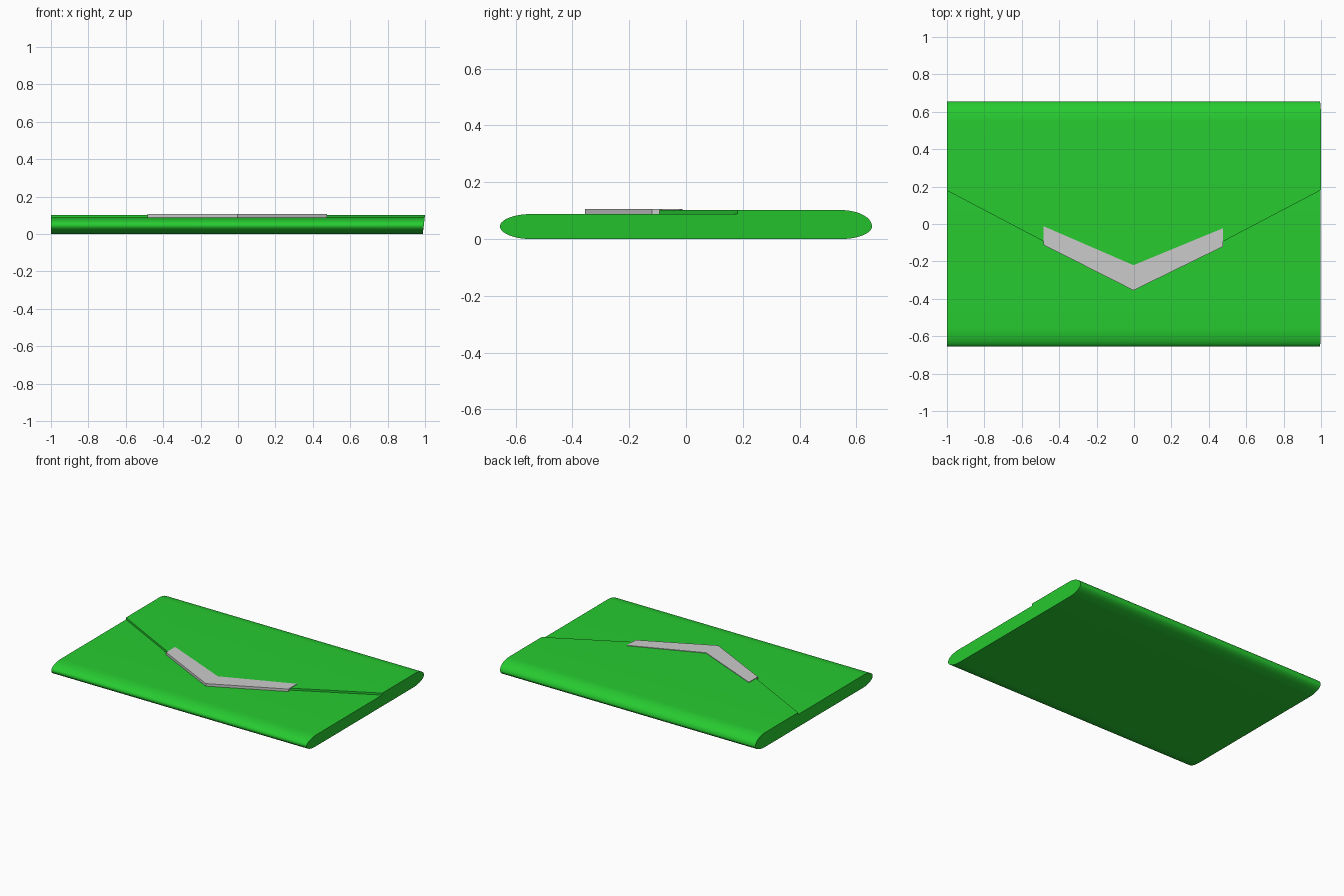
import bpy, bmesh, math
from mathutils import Vector

if "Cube" in bpy.data.objects:
    bpy.data.objects.remove(bpy.data.objects["Cube"])

green = bpy.data.materials.new("green_leather")
green.diffuse_color = (0.02, 0.6, 0.03, 1)
green.use_nodes = True
green.node_tree.nodes["Principled BSDF"].inputs["Base Color"].default_value = green.diffuse_color

HALF_Y, ROUND, MID = 0.655, 0.11, 0.045
BODY_TOP, FLAP_TOP = 0.088, 0.102
STEPS = 10


def arc(side, height, a0, a1):
    """Elliptical end of the profile: side +1 is back, -1 is front."""
    pts = []
    for i in range(STEPS + 1):
        a = math.radians(a0 + (a1 - a0) * i / STEPS)
        pts.append((side * (HALF_Y - ROUND + ROUND * math.cos(a)),
                    MID + height * math.sin(a)))
    return pts


def prism(points, vec):
    """Closed solid from a planar outline swept along vec."""
    bm = bmesh.new()
    face = bm.faces.new([bm.verts.new(p) for p in points])
    res = bmesh.ops.extrude_face_region(bm, geom=[face], use_keep_orig=True)
    moved = [v for v in res["geom"] if isinstance(v, bmesh.types.BMVert)]
    bmesh.ops.translate(bm, verts=moved, vec=vec)
    return bm


def finish(bm, name, mat=None):
    bmesh.ops.recalc_face_normals(bm, faces=bm.faces)
    mesh = bpy.data.meshes.new(name)
    bm.to_mesh(mesh)
    bm.free()
    obj = bpy.data.objects.new(name, mesh)
    bpy.context.collection.objects.link(obj)
    if mat:
        mesh.materials.append(mat)
    bpy.ops.object.select_all(action="DESELECT")
    obj.select_set(True)
    bpy.context.view_layer.objects.active = obj
    bpy.ops.object.shade_smooth_by_angle(angle=math.radians(30))
    return obj


def slant_right_end(bm):
    """The right end leans out slightly towards the top."""
    for v in bm.verts:
        if v.co.x > 0.9:
            v.co.x = 0.988 + 0.012 * v.co.z / FLAP_TOP


# pouch body: rounded profile swept along x
up = BODY_TOP - MID
profile = (arc(1, MID, -90, 0) + arc(1, up, 0, 90)[1:]
           + arc(-1, up, 90, 0) + arc(-1, MID, 0, -90)[1:])
bm = prism([(-1, y, z) for y, z in profile], Vector((1.99, 0, 0)))
slant_right_end(bm)
finish(bm, "pouch_body", green)

# flap: skin over the top and back, trimmed to a wide V
outer = arc(1, FLAP_TOP - MID, 0, 90) + [(-0.5, FLAP_TOP)]
inner = [(-0.5, BODY_TOP - 0.001)] + arc(1, up - 0.001, 90, 0)[:-1]
bm = prism([(-1, y, z) for y, z in outer + inner], Vector((1.99, 0, 0)))
slant_right_end(bm)
for side in (1, -1):
    cut = bmesh.ops.bisect_plane(
        bm, geom=bm.verts[:] + bm.edges[:] + bm.faces[:],
        plane_co=(-0.003, -0.345, 0), plane_no=(side * 0.525, -1, 0),
        clear_outer=True)
    edges = [e for e in cut["geom_cut"] if isinstance(e, bmesh.types.BMEdge)]
    bmesh.ops.holes_fill(bm, edges=edges, sides=0)
finish(bm, "flap", green)

# chevron clasp along the flap tip
plan = [(-0.483, -0.112), (-0.003, -0.355), (0.477, -0.12),
        (0.477, -0.022), (-0.003, -0.22), (-0.483, -0.012)]
bm = prism([(x, y, BODY_TOP) for x, y in plan], Vector((0, 0, 0.018)))
finish(bm, "clasp")
